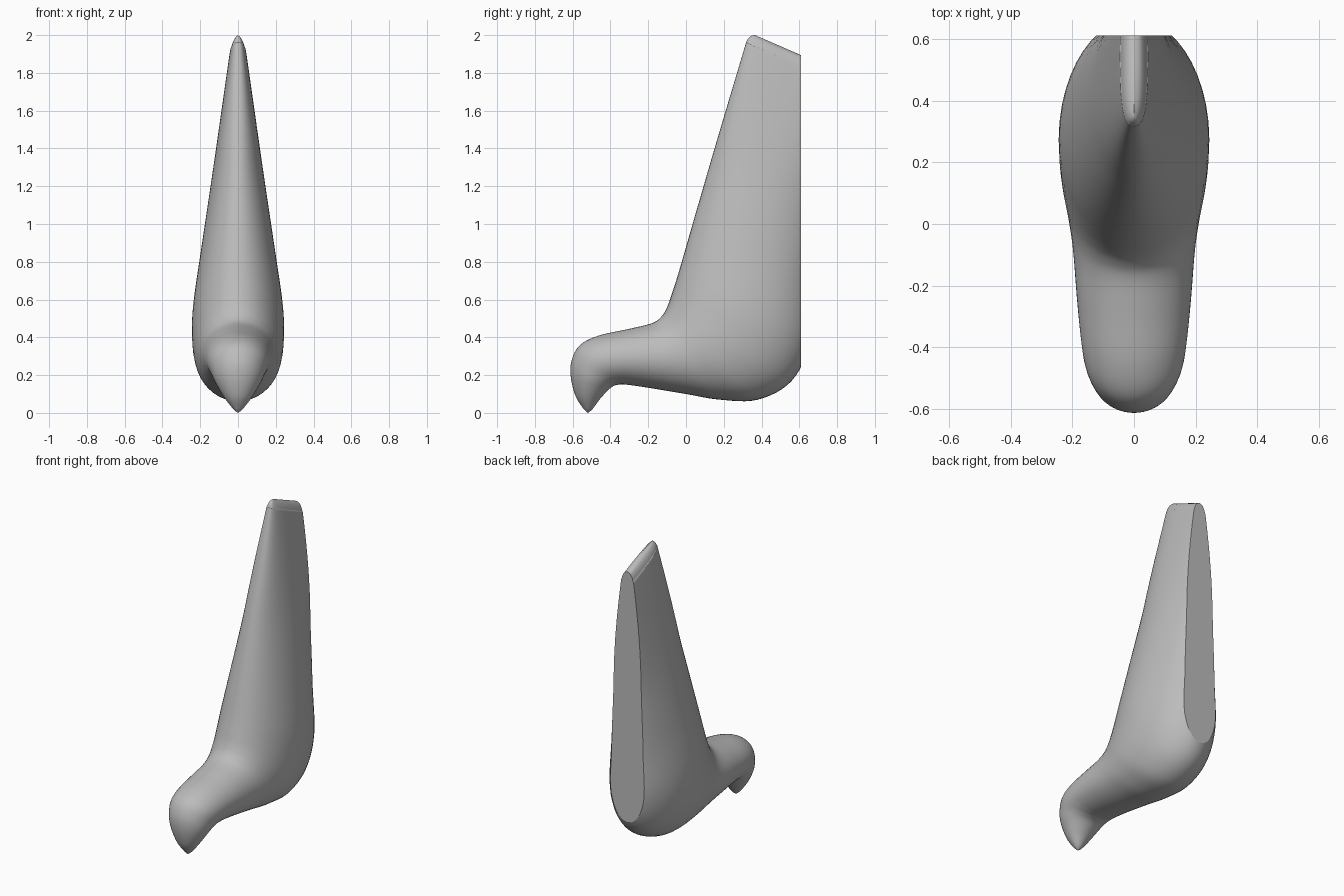
import bpy
import bmesh
import math
from mathutils import Vector

cube = bpy.data.objects.get("Cube")
if cube:
    bpy.data.objects.remove(cube, do_unlink=True)

BACK = 0.61      # plane of the flat back
SIDES = 48       # points around each section
STEPS = 6        # sections between two control sections

# Control sections from the hooked tip to the top of the fin:
# front/upper point (y, z), rear/lower point (y, z), half width
SECTIONS = [
    (-.52, 0, -.52, 0, 0),
    (-.545, .025, -.495, .02, .027),
    (-.585, .09, -.45, .08, .075),
    (-.61, .19, -.395, .135, .12),
    (-.605, .28, -.355, .15, .142),
    (-.56, .36, -.32, .15, .16),
    (-.46, .41, -.28, .145, .172),
    (-.3, .445, -.18, .13, .185),
    (-.18, .475, 0, .1, .197),
    (-.13, .51, .18, .07, .212),
    (-.1, .56, .38, .07, .232),
    (-.075, .63, .56, .17, .243),
    (-.04, .74, .655, .38, .238),
    (.035, 1, .67, .72, .195),
    (.16, 1.43, .7, 1.2, .127),
    (.3, 1.9, .76, 1.7, .055),
    (.32, 1.965, .77, 1.77, .042),
    (.34, 1.993, .78, 1.81, .024),
    (.365, 2, .78, 1.82, 0),
]


def spline(a, b, c, d, t):
    """Smooth interpolation between b and c."""
    return (b * 2 + (c - a) * t + (a * 2 - b * 5 + c * 4 - d) * t * t
            + (b * 3 - a - c * 3 + d) * t ** 3) / 2


def smooth_sections():
    last = len(SECTIONS) - 1
    for i in range(last):
        four = [SECTIONS[min(max(i + k, 0), last)] for k in (-1, 0, 1, 2)]
        for step in range(STEPS):
            yield [spline(*values, step / STEPS) for values in zip(*four)]
    yield SECTIONS[last]


def power(value, exponent):
    return math.copysign(abs(value) ** exponent, value)


def add_ring(bm, section):
    """Rounded section spanning the front and rear points."""
    ay, az, by, bz, width = section
    front, rear = Vector((0, ay, az)), Vector((0, by, bz))
    centre, reach = (front + rear) / 2, (front - rear) / 2
    # sections grow boxier towards the top of the fin
    exponent = 2 / (2 + max(0, centre.z - 1.2) * 1.3)
    side = Vector((max(width, 0), 0, 0))
    ring = []
    for k in range(SIDES):
        angle = math.tau * k / SIDES
        ring.append(bm.verts.new(centre
                                 + reach * power(math.cos(angle), exponent)
                                 + side * power(math.sin(angle), exponent)))
    return ring


# Loft the body
bm = bmesh.new()
rings = [add_ring(bm, section) for section in smooth_sections()]
for lower, upper in zip(rings, rings[1:]):
    for k in range(SIDES):
        n = (k + 1) % SIDES
        bm.faces.new((lower[k], lower[n], upper[n], upper[k]))
bmesh.ops.remove_doubles(bm, verts=bm.verts[:], dist=0.0002)
for face in bm.faces:
    face.smooth = True

# Slice off the rear and close it with a flat face
cut = bmesh.ops.bisect_plane(
    bm, geom=bm.verts[:] + bm.edges[:] + bm.faces[:],
    plane_co=(0, BACK, 0), plane_no=(0, 1, 0), clear_outer=True)
rim = [g for g in cut["geom_cut"] if isinstance(g, bmesh.types.BMEdge)]
for face in bmesh.ops.edgeloop_fill(bm, edges=rim)["faces"]:
    face.smooth = False
for edge in rim:
    edge.smooth = False
bmesh.ops.recalc_face_normals(bm, faces=bm.faces[:])

mesh = bpy.data.meshes.new("finned_hook_body")
bm.to_mesh(mesh)
bm.free()
body = bpy.data.objects.new("finned_hook_body", mesh)
bpy.context.collection.objects.link(body)

# Plain grey material
grey = bpy.data.materials.new("plain grey")
grey.use_nodes = True
colour = (0.5, 0.5, 0.5, 1)
grey.diffuse_color = colour
grey.node_tree.nodes["Principled BSDF"].inputs["Base Color"].default_value = colour
mesh.materials.append(grey)
